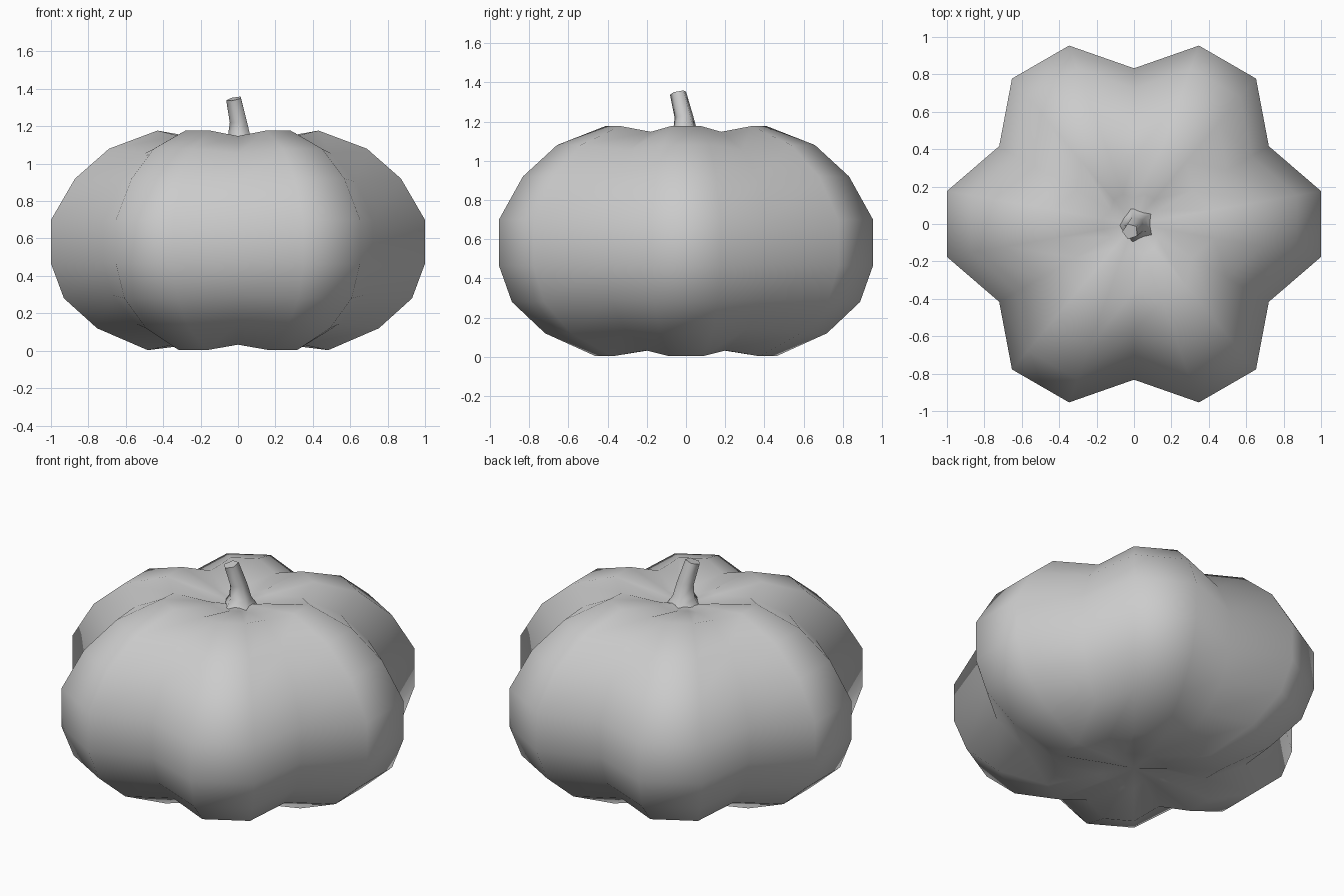
import bpy, bmesh
from math import sin, cos, radians
from mathutils import Vector

if "Cube" in bpy.data.objects:
    bpy.data.objects.remove(bpy.data.objects["Cube"])


def loft(name, rings, bottom=None, top=None):
    """Skin a stack of point rings; ends are poles if given, otherwise flat caps."""
    bm = bmesh.new()
    loops = [[bm.verts.new(p) for p in ring] for ring in rings]
    n = len(loops[0])
    for a, b in zip(loops, loops[1:]):
        for i in range(n):
            j = (i + 1) % n
            bm.faces.new((a[i], a[j], b[j], b[i]))
    for loop, pole in ((loops[0], bottom), (loops[-1], top)):
        if pole is None:
            bm.faces.new(loop)
        else:
            c = bm.verts.new(pole)
            for i in range(n):
                bm.faces.new((loop[i], loop[(i + 1) % n], c))
    bmesh.ops.recalc_face_normals(bm, faces=bm.faces)
    for f in bm.faces:
        f.smooth = True
    me = bpy.data.meshes.new(name)
    bm.to_mesh(me)
    bm.free()
    ob = bpy.data.objects.new(name, me)
    bpy.context.collection.objects.link(ob)
    return ob


# Pumpkin body: six lobes, each two ridge points and one groove point per ring
MID = 0.59
profile = [(0.19, 0.04), (0.49, 0.003), (0.765, 0.12), (0.945, 0.28), (1.015, 0.465),
           (1.015, 0.70), (0.885, 0.92), (0.70, 1.08), (0.437, 1.177), (0.17, 1.13)]
body_rings = []
for r, z in profile:
    ring = []
    for k in range(18):
        a = radians(10 + 20 * k)
        groove = k % 3 == 1
        rr = r * 0.82 if groove else r
        zz = MID + (z - MID) * 0.95 if groove else z
        ring.append((rr * cos(a), rr * sin(a), zz))
    body_rings.append(ring)
loft("pumpkin_body", body_rings, (0, 0, 0.06), (0, 0, 1.09))

# Stem: five-sided, flared at the base, leaning, with a tilted cut top
stem = [((0.015, -0.005, 1.10), 0.095, 0.0), ((0.012, -0.003, 1.145), 0.066, 0.0),
        ((0.006, -0.01, 1.225), 0.05, 0.1), ((-0.02, -0.04, 1.347), 0.043, 0.2)]
stem_rings = []
for c, r, tilt in stem:
    ring = []
    for k in range(5):
        a = radians(38 + 72 * k)
        dx, dy = r * cos(a), r * sin(a)
        ring.append(Vector(c) + Vector((dx, dy, tilt * (dx + dy))))
    stem_rings.append(ring)
stem_ob = loft("stem", stem_rings)
bpy.ops.object.select_all(action='DESELECT')
stem_ob.select_set(True)
bpy.context.view_layer.objects.active = stem_ob
bpy.ops.object.shade_smooth_by_angle(angle=radians(75))
